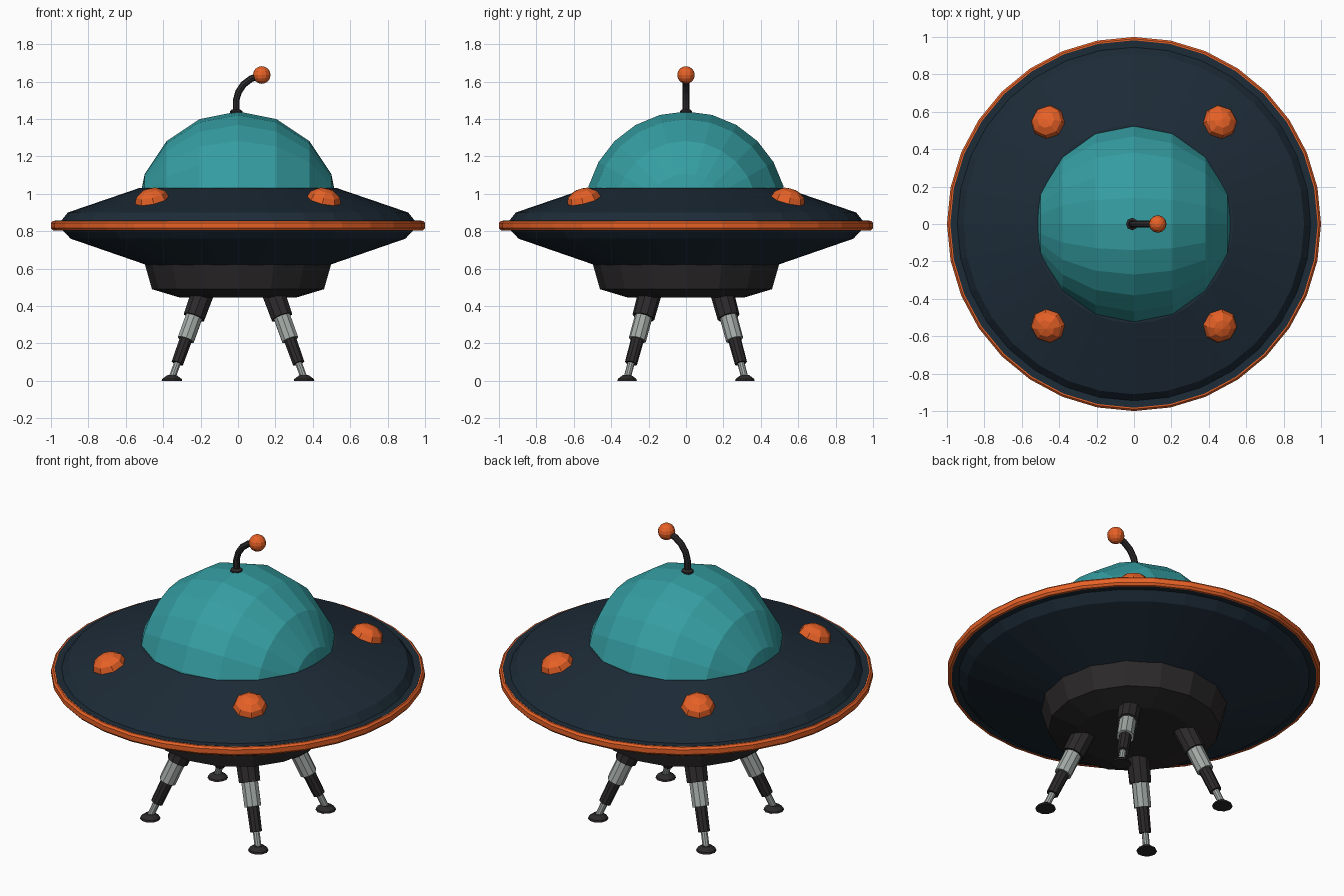
import bpy, bmesh
from math import sin, cos, pi, radians
from mathutils import Vector, Matrix

if "Cube" in bpy.data.objects:
    bpy.data.objects.remove(bpy.data.objects["Cube"])


def mat(name, rgb):
    m = bpy.data.materials.new(name)
    m.diffuse_color = (*rgb, 1)
    m.use_nodes = True
    m.node_tree.nodes["Principled BSDF"].inputs["Base Color"].default_value = m.diffuse_color
    return m


NAVY = mat("navy", (0.012, 0.024, 0.038))
ORANGE = mat("orange", (0.80, 0.12, 0.02))
TEAL = mat("teal", (0.035, 0.34, 0.36))
DARK = mat("dark", (0.025, 0.022, 0.023))
STEEL = mat("steel", (0.36, 0.40, 0.38))


def finish(bm, name, material):
    bmesh.ops.recalc_face_normals(bm, faces=bm.faces)
    me = bpy.data.meshes.new(name)
    bm.to_mesh(me)
    bm.free()
    me.materials.append(material)
    ob = bpy.data.objects.new(name, me)
    bpy.context.collection.objects.link(ob)
    return ob


def lathe(name, profile, sides, material, matrix=Matrix(), closed=False):
    """Spin (radius, height) points round z; cap the ends unless closed."""
    bm = bmesh.new()
    rings = [[bm.verts.new(matrix @ Vector((r * cos(2 * pi * i / sides), r * sin(2 * pi * i / sides), z)))
              for i in range(sides)] for r, z in profile]
    pairs = list(zip(rings, rings[1:])) + ([(rings[-1], rings[0])] if closed else [])
    for a, b in pairs:
        for i in range(sides):
            j = (i + 1) % sides
            bm.faces.new((a[i], a[j], b[j], b[i]))
    if not closed:
        bm.faces.new(rings[0])
        bm.faces.new(rings[-1])
    return finish(bm, name, material)


def sphere(name, segs, rings, matrix, material, cut_z=None):
    bm = bmesh.new()
    bmesh.ops.create_uvsphere(bm, u_segments=segs, v_segments=rings, radius=1, matrix=matrix)
    if cut_z is not None:
        bmesh.ops.bisect_plane(bm, geom=bm.verts[:] + bm.edges[:] + bm.faces[:],
                               plane_co=(0, 0, cut_z), plane_no=(0, 0, 1), clear_inner=True)
    return finish(bm, name, material)


def place(loc, scale, rot=Matrix()):
    return Matrix.Translation(loc) @ rot @ Matrix.Diagonal((*scale, 1))


# Saucer hull, orange rim band and underside drum
lathe("hull", [(0.49, 0.62), (0.895, 0.76), (0.94, 0.807), (0.982, 0.807), (0.982, 0.856),
               (0.945, 0.856), (0.91, 0.90), (0.53, 1.03)], 32, NAVY)
lathe("rim_band", [(0.978, 0.805), (0.99, 0.805), (1.0, 0.817), (1.0, 0.844), (0.99, 0.855), (0.978, 0.855)],
      32, ORANGE, closed=True)
lathe("drum", [(0.31, 0.445), (0.46, 0.49), (0.50, 0.63)], 16, DARK)

# Dome, its facets running round the x axis
sphere("dome", 24, 8, place((0, 0, 0.9), (0.54,) * 3, Matrix.Rotation(pi / 2, 4, 'Y')), TEAL, cut_z=1.0)

# Four lamps lying on the sloped hull, and four telescopic legs
for sx, xn in ((-1, "left"), (1, "right")):
    for sy, yn in ((-1, "front"), (1, "back")):
        out = Vector((sx * 0.46, sy * 0.545, 0))
        normal = out.normalized() * 0.342 + Vector((0, 0, 1))
        tilt = normal.to_track_quat('Z', 'Y').to_matrix().to_4x4()
        out.z = 0.965
        sphere(f"lamp_{yn}_{xn}", 8, 6, place(out, (0.093, 0.093, 0.065), tilt), ORANGE)

        top, foot = Vector((sx * 0.185, sy * 0.19, 0.48)), Vector((sx * 0.353, sy * 0.315, 0.015))
        turn = (foot - top).to_track_quat('Z', 'Y').to_matrix().to_4x4()
        length = (foot - top).length
        frame = Matrix.Translation(top) @ turn
        for part, a, b, r0, r1, m in (("socket", 0, 0.30, 0.063, 0.060, DARK),
                                      ("upper_tube", 0.27, 0.56, 0.047, 0.047, STEEL),
                                      ("lower_tube", 0.53, 0.83, 0.035, 0.033, DARK),
                                      ("rod", 0.80, 1.0, 0.019, 0.019, STEEL)):
            lathe(f"leg_{part}_{yn}_{xn}", [(r0, a * length), (r1, b * length)], 10, m, frame)
        lathe(f"foot_{yn}_{xn}", [(0.055, 0), (0.052, 0.01), (0.025, 0.03)], 10, DARK,
              Matrix.Translation((foot.x, foot.y, 0)))

# Antenna: collar, bent stalk and ball
lathe("antenna_collar", [(0.033, 1.425), (0.033, 1.442), (0.02, 1.452)], 8, DARK, Matrix.Translation((-0.01, 0, 0)))
bm = bmesh.new()
path = [(-0.01, 1.43, 0), (-0.01, 1.50, 0), (0.003, 1.545, 28), (0.03, 1.585, 45), (0.07, 1.615, 62), (0.12, 1.633, 72)]
rings = []
for x, z, lean in path:
    m = Matrix.Translation((x, 0, z)) @ Matrix.Rotation(radians(lean), 4, 'Y')
    rings.append([bm.verts.new(m @ Vector((0.018 * cos(pi * i / 4), 0.018 * sin(pi * i / 4), 0))) for i in range(8)])
for a, b in zip(rings, rings[1:]):
    for i in range(8):
        bm.faces.new((a[i], a[i - 7], b[i - 7], b[i]))
finish(bm, "antenna_stalk", DARK)
sphere("antenna_ball", 12, 8, place((0.127, 0, 1.635), (0.047,) * 3), ORANGE)
